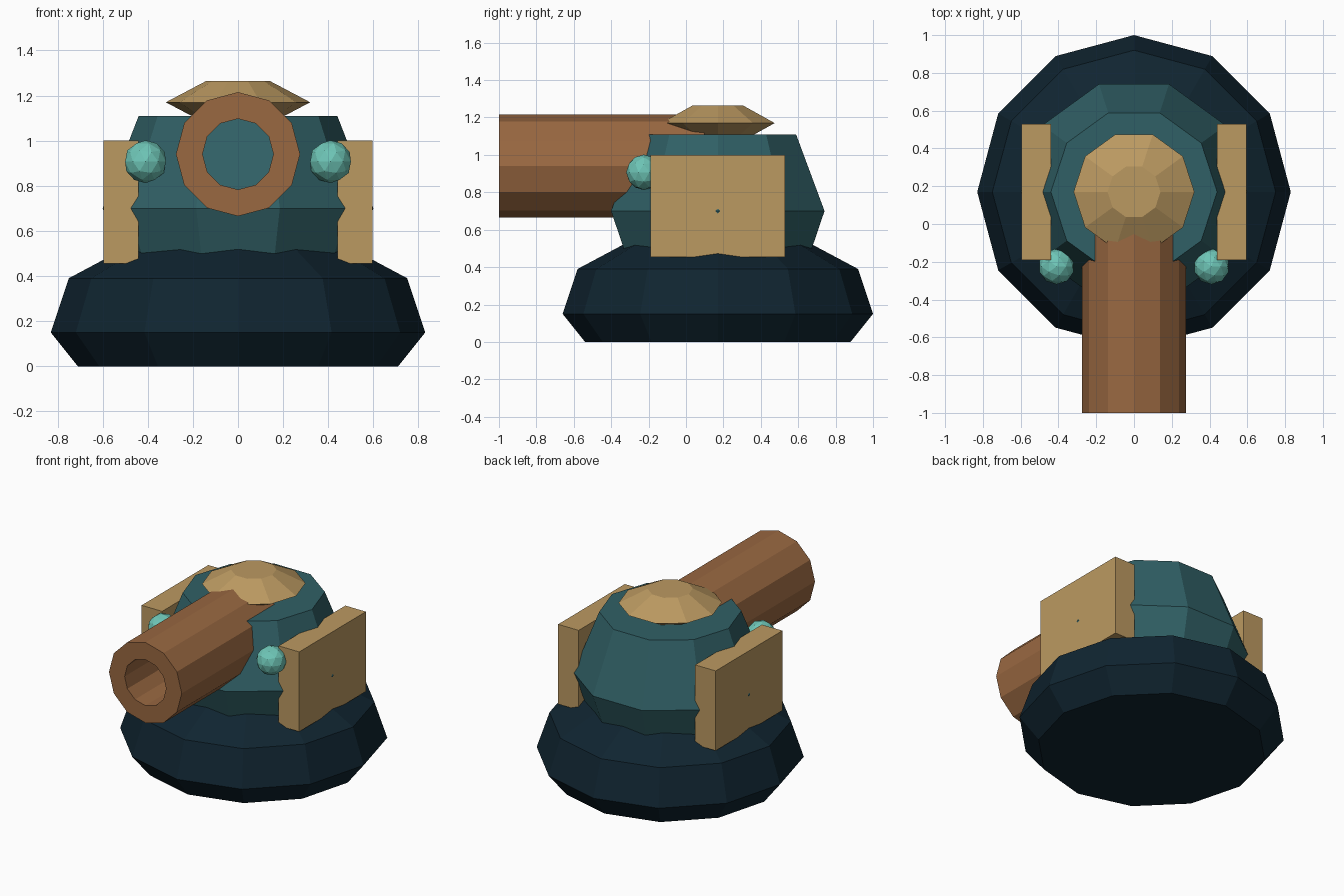
import bpy, bmesh, math
from mathutils import Matrix

cube = bpy.data.objects.get("Cube")
if cube:
    bpy.data.objects.remove(cube, do_unlink=True)

CENTRE_Y = 0.17


def material(name, rgb):
    mat = bpy.data.materials.new(name)
    mat.use_nodes = True
    colour = (*rgb, 1.0)
    mat.diffuse_color = colour
    bsdf = next(n for n in mat.node_tree.nodes if n.type == 'BSDF_PRINCIPLED')
    bsdf.inputs["Base Color"].default_value = colour
    bsdf.inputs["Roughness"].default_value = 0.8
    return mat


navy = material("dark navy", (0.005, 0.018, 0.03))
teal = material("deep teal", (0.03, 0.117, 0.132))
gold = material("sand gold", (0.5, 0.32, 0.12))
brown = material("copper brown", (0.32, 0.138, 0.053))
aqua = material("light aqua", (0.155, 0.56, 0.47))


def finish(bm, name, mat):
    bmesh.ops.recalc_face_normals(bm, faces=bm.faces)
    mesh = bpy.data.meshes.new(name)
    bm.to_mesh(mesh)
    bm.free()
    mesh.materials.append(mat)
    obj = bpy.data.objects.new(name, mesh)
    bpy.context.collection.objects.link(obj)
    return obj


def lathe(name, mat, profile, sides, closed=False):
    """Flat-faced turned solid from (radius, height); closed makes a tube."""
    bm = bmesh.new()
    rings = []
    for r, z in profile:
        angles = [math.tau * i / sides for i in range(sides)]
        rings.append([bm.verts.new((r * math.cos(a), r * math.sin(a), z)) for a in angles])
    pairs = list(zip(rings, rings[1:]))
    if closed:
        pairs.append((rings[-1], rings[0]))
    else:
        bm.faces.new(rings[0])
        bm.faces.new(rings[-1])
    for low, high in pairs:
        for i in range(sides):
            j = (i + 1) % sides
            bm.faces.new((low[i], low[j], high[j], high[i]))
    obj = finish(bm, name, mat)
    obj.location.y = CENTRE_Y
    return obj


# Turned body parts
lathe("base", navy, [(0.71, 0), (0.83, 0.15), (0.75, 0.39), (0.45, 0.55)], 12)
lathe("turret", teal, [(0.50, 0.42), (0.60, 0.70), (0.44, 1.11)], 10)
lathe("hatch", gold, [(0.14, 1.075), (0.32, 1.17), (0.14, 1.265)], 10)

# Hollow barrel pointing forward
barrel = lathe("barrel", brown, [(0.275, 0), (0.275, 1.1), (0.157, 1.1), (0.157, 0)], 12, True)
barrel.rotation_euler.x = math.pi / 2
barrel.location = (0, 0.1, 0.94)

# Side armour and lamps, one of each per side
for side, sign in (("left", 1), ("right", -1)):
    bm = bmesh.new()
    bmesh.ops.create_cube(bm, size=1, matrix=Matrix.Diagonal((0.155, 0.72, 0.545, 1)))
    plate = finish(bm, side + "_armour_plate", gold)
    plate.location = (sign * 0.518, CENTRE_Y, 0.727)

    bm = bmesh.new()
    bmesh.ops.create_icosphere(bm, subdivisions=2, radius=0.095)
    lamp = finish(bm, side + "_lamp", aqua)
    lamp.location = (sign * 0.41, -0.225, 0.907)
